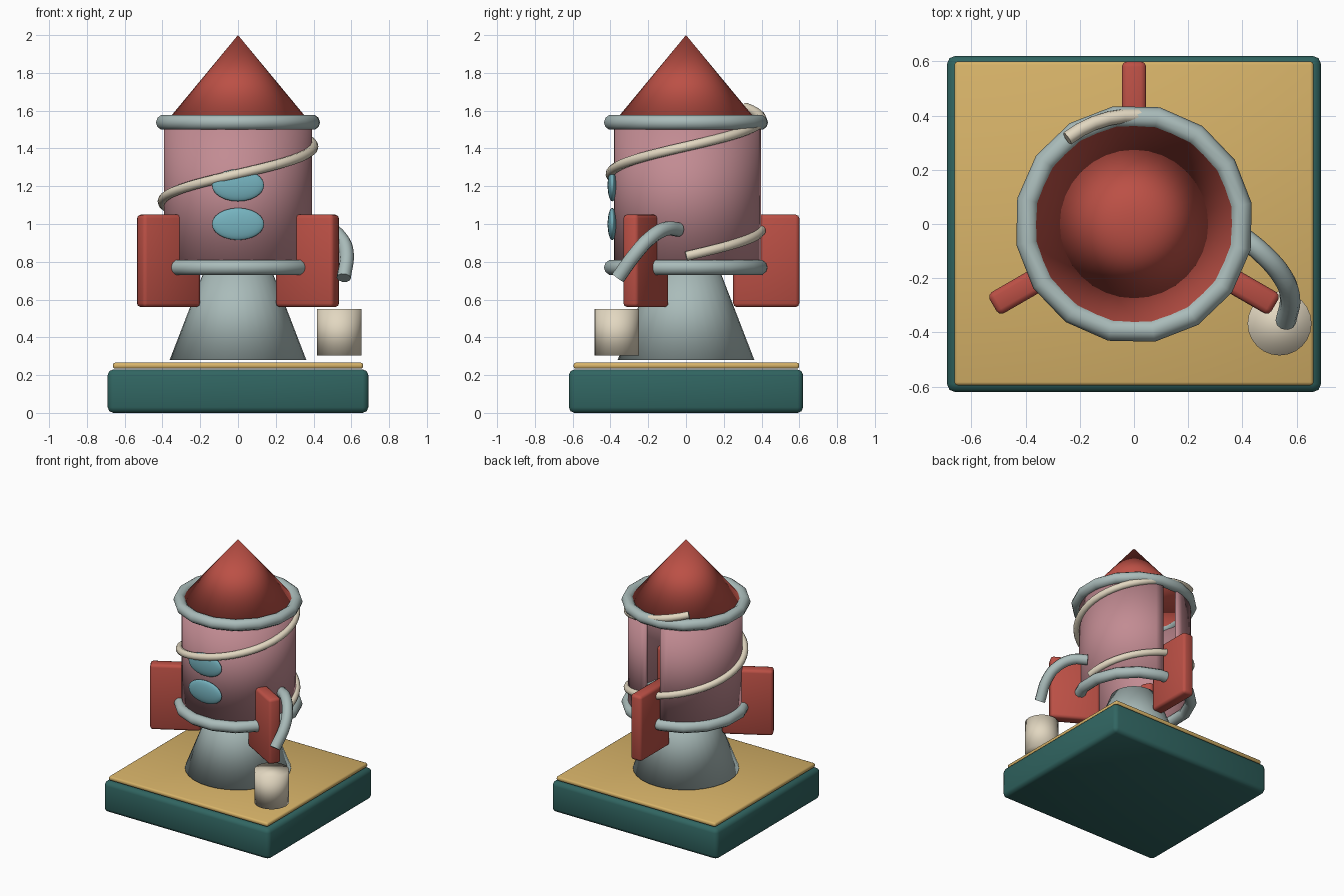
import bpy, bmesh
from math import sin, cos, pi, radians

if "Cube" in bpy.data.objects:
    bpy.data.objects.remove(bpy.data.objects["Cube"])

mats = {}


def finish(ob, name, color):
    """Name, colour and smooth an object."""
    ob.name = name
    if color not in mats:
        m = bpy.data.materials.new("paint_%d" % len(mats))
        m.diffuse_color = (*color, 1)
        m.use_nodes = True
        m.node_tree.nodes["Principled BSDF"].inputs["Base Color"].default_value = m.diffuse_color
        mats[color] = m
    ob.data.materials.append(mats[color])
    if ob.type == 'MESH':
        for p in ob.data.polygons:
            p.use_smooth = True
    return ob


def box(name, loc, size, bevel, color, rot=0):
    bpy.ops.mesh.primitive_cube_add(size=1, location=loc, rotation=(0, 0, rot))
    ob = bpy.context.object
    ob.scale = size
    bpy.ops.object.transform_apply(location=False, rotation=False, scale=True)
    b = ob.modifiers.new("bevel", 'BEVEL')
    b.width, b.segments = bevel, 2
    return finish(ob, name, color)


def cone(name, loc, r1, r2, z0, z1, color, sides=32):
    bpy.ops.mesh.primitive_cone_add(vertices=sides, radius1=r1, radius2=r2, depth=z1 - z0,
                                    location=(loc[0], loc[1], (z0 + z1) / 2))
    return finish(bpy.context.object, name, color)


def tube(name, pts, radius, color, smooth_path=False):
    """Round capped tube along a path of points."""
    cu = bpy.data.curves.new(name, 'CURVE')
    cu.dimensions = '3D'
    cu.bevel_depth, cu.bevel_resolution = radius, 3
    cu.use_fill_caps = True
    if smooth_path:
        s = cu.splines.new('BEZIER')
        s.bezier_points.add(len(pts) - 1)
        for bp, p in zip(s.bezier_points, pts):
            bp.co = p
            bp.handle_left_type = bp.handle_right_type = 'AUTO'
        s.resolution_u = 5
    else:
        s = cu.splines.new('POLY')
        s.points.add(len(pts) - 1)
        for sp, p in zip(s.points, pts):
            sp.co = (*p, 1)
    s.use_smooth = True
    ob = bpy.data.objects.new(name, cu)
    bpy.context.collection.objects.link(ob)
    return finish(ob, name, color)


TEAL, GOLD = (0.03, 0.13, 0.12), (0.68, 0.45, 0.14)
GREY, PINK = (0.40, 0.50, 0.49), (0.54, 0.26, 0.29)
RED, CREAM, BLUE = (0.50, 0.08, 0.06), (0.76, 0.68, 0.53), (0.18, 0.45, 0.52)

# base and top plate
box("base", (0, 0, 0.115), (1.38, 1.24, 0.23), 0.03, TEAL)
box("base_plate", (0, 0.002, 0.25), (1.325, 1.195, 0.032), 0.012, GOLD)

# flared nozzle and nose cone
cone("nozzle", (0, 0), 0.362, 0.165, 0.28, 0.79, GREY)
cone("nose_cone", (0, 0), 0.385, 0, 1.535, 2.0, RED)

# body: curved wall with a narrow slit at the back
bm = bmesh.new()
N = 40
rows = []
for i in range(N + 1):
    a = radians(99 + 342 * i / N)
    rows.append([bm.verts.new((0.392 * cos(a), 0.01 + 0.392 * sin(a), z)) for z in (0.765, 1.54)])
for a, b in zip(rows, rows[1:]):
    bm.faces.new((a[0], b[0], b[1], a[1]))
me = bpy.data.meshes.new("body")
bm.to_mesh(me)
bm.free()
body = bpy.data.objects.new("body", me)
bpy.context.collection.objects.link(body)
sol = body.modifiers.new("wall", 'SOLIDIFY')
sol.thickness, sol.offset = 0.02, -1
finish(body, "body", PINK)

# rings round the body
for name, z in (("lower_ring", 0.77), ("upper_ring", 1.538)):
    bpy.ops.mesh.primitive_torus_add(major_radius=0.4, minor_radius=0.041, major_segments=16,
                                     minor_segments=10, location=(0, 0, z),
                                     rotation=(0, 0, radians(10)))
    finish(bpy.context.object, name, GREY)

# portholes
for i, z in enumerate((1.0, 1.205)):
    bpy.ops.mesh.primitive_uv_sphere_add(segments=24, ring_count=12, radius=1,
                                         location=(0, -0.39, z))
    ob = bpy.context.object
    ob.scale = (0.138, 0.025, 0.085)
    finish(ob, "porthole_%d" % (i + 1), BLUE)

# three fins
for i in range(3):
    a = radians(90 + 120 * i)
    box("fin_%d" % (i + 1), (0.425 * cos(a), 0.425 * sin(a), 0.805), (0.35, 0.09, 0.49),
        0.02, RED, a)

# spiral strip climbing the body
turn = radians(488)
helix = []
for i in range(61):
    a = turn * i / 60
    helix.append((0.4 * cos(a), 0.4 * sin(a), 0.83 + 0.58 * a / (2 * pi)))
tube("spiral_strip", helix, 0.026, CREAM)

# bent spout and the cup below it
tube("spout", [(0.39, -0.04, 0.97), (0.47, -0.105, 0.975), (0.545, -0.19, 0.925),
               (0.575, -0.265, 0.845), (0.56, -0.36, 0.715)], 0.038, GREY, True)
cone("cup", (0.537, -0.367), 0.118, 0.118, 0.305, 0.55, CREAM, 24)
